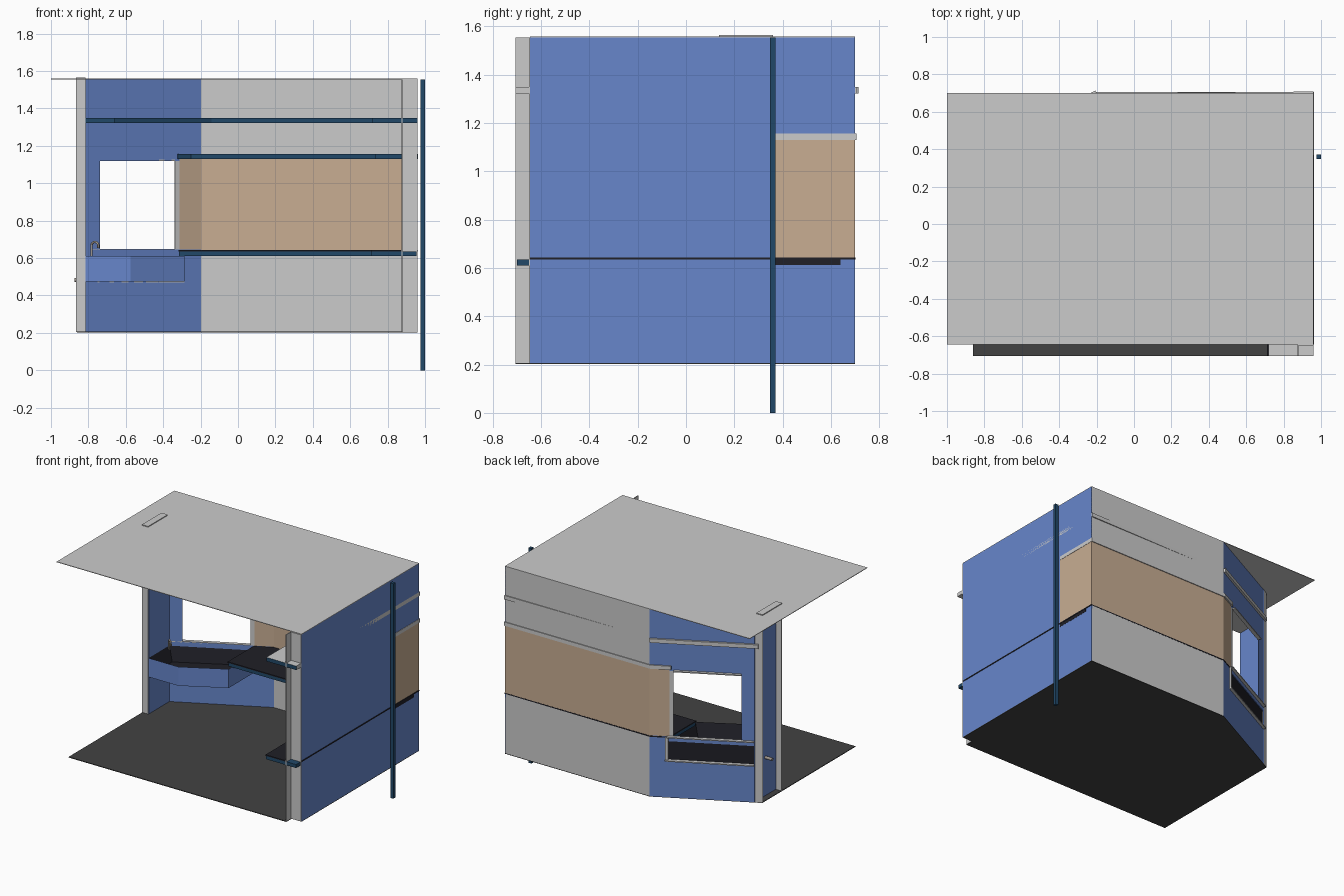
import bpy, bmesh, math
from mathutils import Vector

if "Cube" in bpy.data.objects:
    bpy.data.objects.remove(bpy.data.objects["Cube"])


def material(name, r, g, b):
    m = bpy.data.materials.new(name)
    m.diffuse_color = (r, g, b, 1)
    m.use_nodes = True
    m.node_tree.nodes["Principled BSDF"].inputs["Base Color"].default_value = m.diffuse_color
    return m


GREY = material("light grey", 0.60, 0.60, 0.60)
BLUE = material("panel blue", 0.135, 0.24, 0.60)
TAN = material("tan board", 0.58, 0.42, 0.29)
TEAL = material("dark teal", 0.015, 0.065, 0.14)
FLOOR = material("charcoal floor", 0.055, 0.055, 0.055)
BLACK = material("black worktop", 0.014, 0.014, 0.020)
METAL = material("tap metal", 0.35, 0.31, 0.27)

Z0, Z1 = 0.205, 1.555      # wall bottom and top
T = 0.006                  # sheet thickness


def prism(name, pts, z0, z1, mat, edge_mat=None, edge_rule=None):
    """Extrude a plan outline; side faces passing edge_rule get edge_mat."""
    bm = bmesh.new()
    f = bm.faces.new([bm.verts.new((x, y, z0)) for x, y in pts])
    ext = bmesh.ops.extrude_face_region(bm, geom=[f])
    bmesh.ops.translate(bm, vec=(0, 0, z1 - z0),
                        verts=[v for v in ext["geom"] if isinstance(v, bmesh.types.BMVert)])
    bmesh.ops.recalc_face_normals(bm, faces=bm.faces)
    me = bpy.data.meshes.new(name)
    me.materials.append(mat)
    if edge_mat:
        me.materials.append(edge_mat)
        for face in bm.faces:
            if edge_rule(face.normal):
                face.material_index = 1
    bm.to_mesh(me)
    bm.free()
    ob = bpy.data.objects.new(name, me)
    bpy.context.collection.objects.link(ob)
    return ob


def box(name, x0, x1, y0, y1, z0, z1, mat):
    return prism(name, [(x0, y0), (x1, y0), (x1, y1), (x0, y1)], z0, z1, mat)


def angled_y(x):
    """Line of the angled back-left wall."""
    return 0.70 - (-0.2 - x) * 0.515


def angled(name, xa, xb, z0, z1, mat, out=0.0, depth=T):
    """Panel on the angled wall between two x positions."""
    n = Vector((0.458, -0.889))
    a, b = Vector((xa, angled_y(xa))), Vector((xb, angled_y(xb)))
    return prism(name, [a - n * out, b - n * out, b + n * depth, a + n * depth], z0, z1, mat)


# floor and roof
prism("floor", [(0.96, 0.70), (-0.2, 0.70), (-0.862, 0.359), (-0.862, -0.705),
                (0.88, -0.705), (0.88, -0.645), (0.96, -0.645)], 0.202, 0.207, FLOOR)
box("roof", -1.0, 0.96, -0.645, 0.70, Z1, Z1 + 0.004, GREY)

# right wall, with the tan band at its back end
box("right_wall_main", 0.96 - T, 0.96, -0.645, 0.37, Z0, Z1, BLUE)
box("right_wall_lower", 0.96 - T, 0.96, 0.37, 0.70, Z0, 0.612, BLUE)
box("right_wall_upper", 0.96 - T, 0.96, 0.37, 0.70, 1.155, Z1, BLUE)
box("right_wall_board", 0.96 - T, 0.96, 0.37, 0.70, 0.64, 1.13, TAN)
box("right_counter_end", 0.95, 0.961, 0.37, 0.64, 0.612, 0.64, BLACK)
box("right_counter_corner", 0.95, 0.96, 0.64, 0.70, 0.612, 0.64, BLUE)

# back wall
box("back_wall_lower", -0.2, 0.96, 0.70 - T, 0.70, Z0, 0.64, GREY)
box("back_wall_board", -0.2, 0.96, 0.70 - T, 0.70, 0.64, 1.13, TAN)
box("back_wall_upper", -0.2, 0.96, 0.70 - T, 0.70, 1.13, Z1, GREY)

# angled wall with the serving window and the sink opening
for name, xa, xb, za, zb, mat in [
        ("angled_wall_lower", -0.2, -0.815, Z0, 0.475, BLUE),
        ("angled_wall_sink_side", -0.2, -0.29, 0.475, 0.61, BLUE),
        ("angled_wall_below_window", -0.2, -0.815, 0.61, 0.645, BLUE),
        ("angled_wall_board", -0.2, -0.315, 0.645, 1.13, TAN),
        ("window_right_jamb", -0.315, -0.34, 0.645, 1.12, GREY),
        ("window_left_panel", -0.74, -0.815, 0.645, 1.12, BLUE),
        ("angled_wall_window_head", -0.315, -0.815, 1.12, 1.155, BLUE),
        ("angled_wall_upper", -0.2, -0.815, 1.155, Z1, BLUE)]:
    angled(name, xa, xb, za, zb, mat)
# outside ledges of the angled wall
for name, xa, xb, z in [("window_head_ledge", -0.34, -0.74, 1.12),
                        ("window_sill_ledge", -0.30, -0.815, 0.64),
                        ("sink_opening_ledge", -0.29, -0.815, 0.47)]:
    angled(name, xa, xb, z, z + 0.008, GREY, out=0.02)
angled("sink_opening_jamb", -0.29, -0.31, 0.475, 0.64, GREY, out=0.01)

# left post, open on its outer side
box("left_post_front", -0.865, -0.815, 0.137, 0.142, Z0, 1.562, GREY)
box("left_post_inner_panel", -0.818, -0.813, 0.142, 0.383, Z0, Z1, BLUE)
angled("left_post_back", -0.815, -0.865, Z0, Z1, GREY)
box("left_post_cap", -0.865, -0.815, 0.137, 0.36, 1.559, 1.565, GREY)

# stepped right front post
box("right_post_return", 0.88 - T, 0.88, -0.705, -0.645, Z0, Z1, GREY)
box("right_post_front", 0.88, 0.96, -0.65, -0.645, Z0, Z1, GREY)


def inner(n):
    return abs(n.z) < 0.5 and (n.y < -0.2 or n.x < -0.5)


# upper shelf running round the walls
prism("upper_shelf", [(0.96, -0.705), (0.96, 0.708), (-0.2, 0.698), (-0.815, 0.40), (-0.815, 0.14),
                      (-0.66, 0.14), (-0.66, 0.193), (-0.142, 0.46), (0.72, 0.46), (0.72, -0.705)],
      1.322, 1.35, GREY, TEAL, inner)
angled("upper_shelf_outer_trim", -0.2, -0.84, 1.322, 1.35, GREY, out=0.015)

# middle shelf above the boards
prism("middle_shelf", [(0.962, 0.37), (0.962, 0.706), (-0.205, 0.706), (-0.33, 0.645), (-0.315, 0.60),
                       (-0.25, 0.50), (0.735, 0.50), (0.735, 0.37)],
      1.13, 1.157, GREY, TEAL, inner)

# L-shaped worktop: teal body, black top
L_BODY = [(0.955, -0.70), (0.955, 0.695), (-0.2, 0.695), (-0.315, 0.635),
          (-0.315, 0.34), (0.715, 0.34), (0.715, -0.70)]
prism("worktop_body", L_BODY, 0.61, 0.635, TEAL)
prism("worktop_top", [(0.963, -0.645), (0.963, 0.70), (-0.2, 0.702), (-0.318, 0.642),
                      (-0.318, 0.336), (0.712, 0.336), (0.712, -0.703), (0.875, -0.703),
                      (0.875, -0.645)], 0.635, 0.643, BLACK)

# sink unit: blue fronts, black top and back, with a sunken basin
sink = prism("sink_unit", [(-0.813, 0.14), (-0.575, 0.14), (-0.285, 0.30),
                           (-0.285, 0.65), (-0.813, 0.378)],
             0.475, 0.612, BLUE, BLACK, lambda n: n.z > 0.5 or n.y > 0.3)
bm = bmesh.new()
bm.from_mesh(sink.data)
bm.faces.ensure_lookup_table()
top = max(bm.faces, key=lambda f: f.calc_center_median().z)
bmesh.ops.inset_region(bm, faces=[top], thickness=0.045)
bmesh.ops.translate(bm, vec=(0, 0, -0.10), verts=top.verts)
for f in bm.faces:
    if f.calc_center_median().z > 0.5 and f.normal.z > -0.5 and \
            all((v.co.xy - Vector((-0.55, 0.33))).length < 0.24 for v in f.verts):
        f.material_index = 1
bm.to_mesh(sink.data)
bm.free()


def tube(name, pts, radius, mat):
    cu = bpy.data.curves.new(name, "CURVE")
    cu.dimensions = "3D"
    cu.bevel_depth = radius
    cu.bevel_resolution = 2
    cu.use_fill_caps = True
    sp = cu.splines.new("POLY")
    sp.points.add(len(pts) - 1)
    for p, co in zip(sp.points, pts):
        p.co = (*co, 1)
    cu.materials.append(mat)
    ob = bpy.data.objects.new(name, cu)
    bpy.context.collection.objects.link(ob)


# tap with a curved spout, and the drain stub
arc = [(-0.765 + 0.018 * -math.cos(a), 0.33 - 0.015 * (1 - math.cos(a)), 0.668 + 0.018 * math.sin(a))
       for a in [math.pi * i / 8 for i in range(9)]]
tube("tap", [(-0.783, 0.33, 0.61)] + arc + [(-0.747, 0.30, 0.655)], 0.006, METAL)
tube("drain_stub", [(-0.874, 0.26, 0.483), (-0.813, 0.26, 0.483)], 0.011, METAL)

# free-standing pole beside the right wall
box("side_pole", 0.976, 1.0, 0.347, 0.371, 0.0, 1.555, TEAL)
